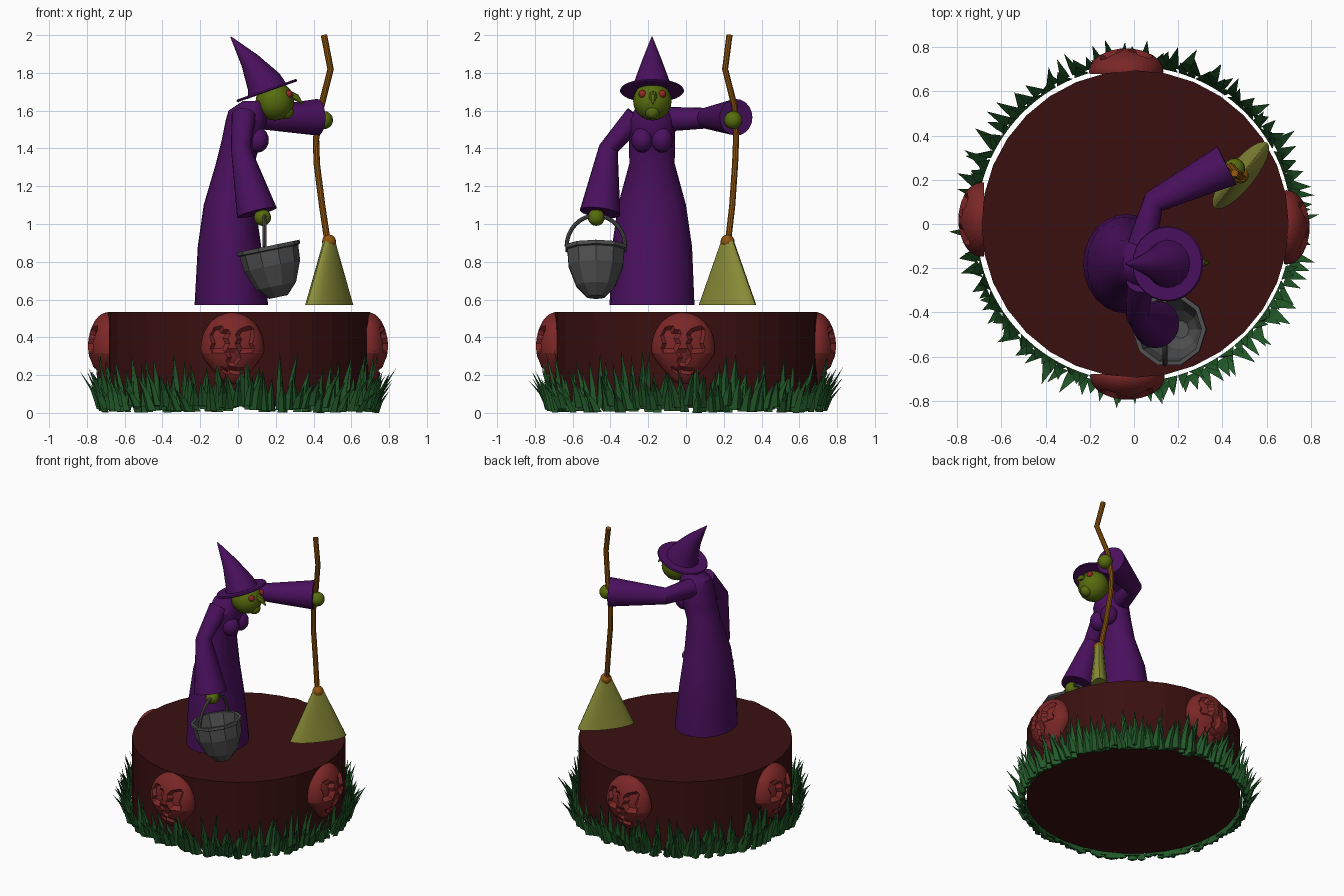
import bpy, bmesh, math, random
from mathutils import Vector, Matrix

if "Cube" in bpy.data.objects:
    bpy.data.objects.remove(bpy.data.objects["Cube"])

random.seed(4)
V = Vector


def material(name, rgb):
    m = bpy.data.materials.new(name)
    m.diffuse_color = (*rgb, 1)
    m.use_nodes = True
    m.node_tree.nodes["Principled BSDF"].inputs["Base Color"].default_value = m.diffuse_color
    return m


PURPLE = material("purple cloth", (0.068, 0.005, 0.11))
EARTH = material("dark red earth", (0.042, 0.005, 0.005))
RED = material("skull red", (0.20, 0.02, 0.02))
GRASS = material("grass green", (0.016, 0.10, 0.022))
SKIN = material("green skin", (0.095, 0.15, 0.004))
STRAW = material("straw", (0.26, 0.27, 0.04))
WOOD = material("wood", (0.27, 0.09, 0.005))
IRON = material("iron grey", (0.08, 0.08, 0.08))
EYE = material("eye red", (0.30, 0.02, 0.02))


def finish(name, bm, mat, smooth=True):
    bmesh.ops.recalc_face_normals(bm, faces=bm.faces)
    me = bpy.data.meshes.new(name)
    bm.to_mesh(me)
    bm.free()
    me.materials.append(mat)
    if smooth:
        me.shade_smooth()
        me.set_sharp_from_angle(angle=math.radians(32))
    ob = bpy.data.objects.new(name, me)
    bpy.context.collection.objects.link(ob)
    return ob


def loft(name, rings, mat, sides=24, smooth=True):
    """rings: (centre, u axis, v axis), joined in order and capped"""
    bm = bmesh.new()
    loops = []
    for c, u, v in rings:
        loops.append([bm.verts.new(V(c) + V(u) * math.cos(a) + V(v) * math.sin(a))
                      for a in (2 * math.pi * i / sides for i in range(sides))])
    for a, b in zip(loops, loops[1:]):
        for i in range(sides):
            j = (i + 1) % sides
            bm.faces.new((a[i], a[j], b[j], b[i]))
    bm.faces.new(loops[0])
    bm.faces.new(loops[-1])
    return finish(name, bm, mat, smooth)


def tube(name, pts, radii, mat, sides=16, side=(0, 1, 0)):
    pts = [V(p) for p in pts]
    rings = []
    for i, p in enumerate(pts):
        t = (pts[min(i + 1, len(pts) - 1)] - pts[max(i - 1, 0)]).normalized()
        u = t.cross(V(side)).normalized()
        rings.append((p, u * radii[i], t.cross(u) * radii[i]))
    return loft(name, rings, mat, sides)


def ball(name, c, r, mat, scale=(1, 1, 1), seg=16):
    bm = bmesh.new()
    bmesh.ops.create_uvsphere(bm, u_segments=seg, v_segments=seg // 2 + 2, radius=r)
    bmesh.ops.scale(bm, vec=V(scale), verts=bm.verts)
    bmesh.ops.translate(bm, vec=V(c), verts=bm.verts)
    return finish(name, bm, mat)


def flat_rings(rows, cy):
    return [((cx, cy, z), (rx, 0, 0), (0, ry, 0)) for z, cx, rx, ry in rows]


# Round earth plinth
loft("plinth", flat_rings([(0.035, 0.005, 0.695, 0.695), (0.533, 0.005, 0.695, 0.695)], 0),
     EARTH, 32, False)

# Four skull faces set into the plinth
for k, off in enumerate((-0.03, -0.015, 0.035, -0.02)):
    bm = bmesh.new()
    bmesh.ops.create_icosphere(bm, subdivisions=4, radius=1)
    bmesh.ops.bisect_plane(bm, geom=bm.verts[:] + bm.edges[:] + bm.faces[:],
                           plane_co=(0, 0.1, 0), plane_no=(0, 1, 0), clear_outer=True)
    for v in bm.verts:
        x, y, z = v.co
        jaw = min(1, max(0, -z - 0.15) / 0.6)
        eye = abs(abs(x) - 0.40) < 0.22 and -0.1 < z < 0.52
        nose = abs(x) < 0.13 - 0.3 * (z + 0.18) and -0.42 < z < -0.12
        mouth = abs(x) < 0.4 and -0.68 < z < -0.58
        depth = y * (0.105 - 0.025 * jaw)
        if y < -0.2 and (eye or nose or mouth):
            depth += 0.028 if eye else 0.018
        v.co = (x * 0.168 * (1 - 0.3 * jaw), depth, z * 0.19)
    bmesh.ops.transform(bm, verts=bm.verts, matrix=Matrix.Rotation(k * math.pi / 2, 4, 'Z')
                        @ Matrix.Translation((off, -0.69, 0.342)))
    finish("skull_%d" % (k + 1), bm, RED, False)

# Ring of grass blades leaning outward
bm = bmesh.new()
for layer, (count, tall, lean) in enumerate(((110, 0.27, 0.05), (100, 0.19, 0.09))):
    for i in range(count):
        a = 2 * math.pi * (i + random.uniform(-0.3, 0.3)) / count
        out, tan = V((math.cos(a), math.sin(a), 0)), V((-math.sin(a), math.cos(a), 0))
        r = 0.712 + 0.015 * layer
        z0 = random.uniform(0, 0.04)
        h = tall * random.uniform(0.6, 1.15)
        w = random.uniform(0.022, 0.034)
        bend = tan * random.uniform(-0.04, 0.04)
        ln = lean * random.uniform(0.5, 1.3)
        low = [bm.verts.new(out * r + tan * w + V((0, 0, z0))),
               bm.verts.new(out * (r + 0.022) + V((0, 0, z0))),
               bm.verts.new(out * r - tan * w + V((0, 0, z0)))]
        mid = [bm.verts.new(out * (r + ln * 0.35 + d) + tan * s * w * 0.7 + bend * 0.4
                            + V((0, 0, z0 + h * 0.5))) for s, d in ((1, 0), (0, 0.015), (-1, 0))]
        tip = bm.verts.new(out * (r + ln) + bend + V((0, 0, z0 + h)))
        bm.faces.new(low)
        for p in range(3):
            q = (p + 1) % 3
            bm.faces.new((low[p], low[q], mid[q], mid[p]))
            bm.faces.new((mid[p], mid[q], tip))
finish("grass_ring", bm, GRASS, False)

# Hunched robe and bust
loft("robe", flat_rings([
    (0.57, -0.035, 0.195, 0.225), (0.88, -0.045, 0.168, 0.212), (1.10, -0.045, 0.137, 0.18),
    (1.32, -0.015, 0.102, 0.12), (1.45, 0.02, 0.105, 0.122), (1.55, 0.045, 0.11, 0.125),
    (1.60, 0.05, 0.10, 0.095), (1.65, 0.09, 0.065, 0.06)], -0.18), PURPLE)
for s, n in ((-1, "right"), (1, "left")):
    ball("bust_" + n, (0.105, -0.18 + s * 0.052, 1.445), 0.058, PURPLE, (1, 1, 1.15))

# Sleeves and hands
tube("left_sleeve", [(0.035, -0.10, 1.555), (0.09, 0.10, 1.56), (0.42, 0.265, 1.565)],
     [0.065, 0.055, 0.097], PURPLE, 20, (0, 0, 1))
ball("left_hand", (0.455, 0.25, 1.55), 0.048, SKIN)
tube("right_sleeve", [(0.03, -0.26, 1.57), (0.015, -0.41, 1.40), (0.10, -0.455, 1.06)],
     [0.065, 0.052, 0.108], PURPLE, 20)
ball("right_hand", (0.13, -0.475, 1.035), 0.045, SKIN)

# Head, hooked nose, chin and eyes
ball("head", (0.195, -0.178, 1.65), 0.102, SKIN)
ball("chin", (0.255, -0.178, 1.595), 0.04, SKIN)
tube("nose", [(0.27, -0.175, 1.68), (0.31, -0.175, 1.67), (0.343, -0.175, 1.635)],
     [0.026, 0.018, 0.003], SKIN, 10)
for s, n in ((-1, "right"), (1, "left")):
    ball("eye_" + n, (0.268, -0.178 + s * 0.052, 1.688), 0.021, EYE, seg=12)

# Pointed hat: tilted brim and crooked cone
ax = V((-0.33, 0, 0.94)).normalized()
u = V((ax.z, 0, -ax.x))
brim = V((0.155, -0.18, 1.70))
loft("hat_brim", [(brim + ax * h, u * r, V((0, r, 0))) for h, r in
                  ((0, 0.165), (0.006, 0.17), (0.014, 0.165))], PURPLE, 28)
tube("hat_cone", [(0.155, -0.18, 1.70), (0.137, -0.18, 1.75), (0.062, -0.18, 1.865),
                  (-0.038, -0.18, 1.99)], [0.112, 0.095, 0.052, 0.003], PURPLE, 20)

# Broom: crooked stick, binding knob, flattened straw head
tube("broom_stick", [(0.455, 0.23, 2.0), (0.49, 0.207, 1.82), (0.44, 0.258, 1.62),
                     (0.413, 0.265, 1.45), (0.417, 0.26, 1.32), (0.445, 0.245, 1.10),
                     (0.475, 0.222, 0.90)], [0.017] * 7, WOOD, 10)
ball("broom_binding", (0.482, 0.22, 0.907), 0.037, WOOD)
d = V((math.cos(math.radians(51)), math.sin(math.radians(51)), 0))
e = V((-d.y, d.x, 0))
loft("broom_head", [((0.483, 0.22, z), d * a, e * b) for z, a, b in
                    ((0.57, 0.19, 0.062), (0.92, 0.032, 0.028))], STRAW, 24)

# Open faceted cauldron, tilted, with a hoop handle
ax = V((-0.2, 0, 0.98)).normalized()
u = V((ax.z, 0, -ax.x))
rim = V((0.16, -0.477, 0.878))
loft("cauldron", [(rim + ax * h, u * r, V((0, r, 0))) for h, r in
                  ((-0.27, 0.05), (-0.21, 0.108), (-0.10, 0.152), (-0.02, 0.158), (-0.015, 0.17),
                   (0.005, 0.17), (0.005, 0.15), (-0.10, 0.135), (-0.20, 0.09), (-0.25, 0.04))],
     IRON, 10, False)
arc = [math.pi * i / 16 for i in range(17)]
tube("cauldron_handle", [(0.14, -0.477 + 0.155 * math.cos(a), 0.88 + 0.165 * math.sin(a))
                         for a in arc], [0.011] * 17, IRON, 8, (1, 0, 0))
